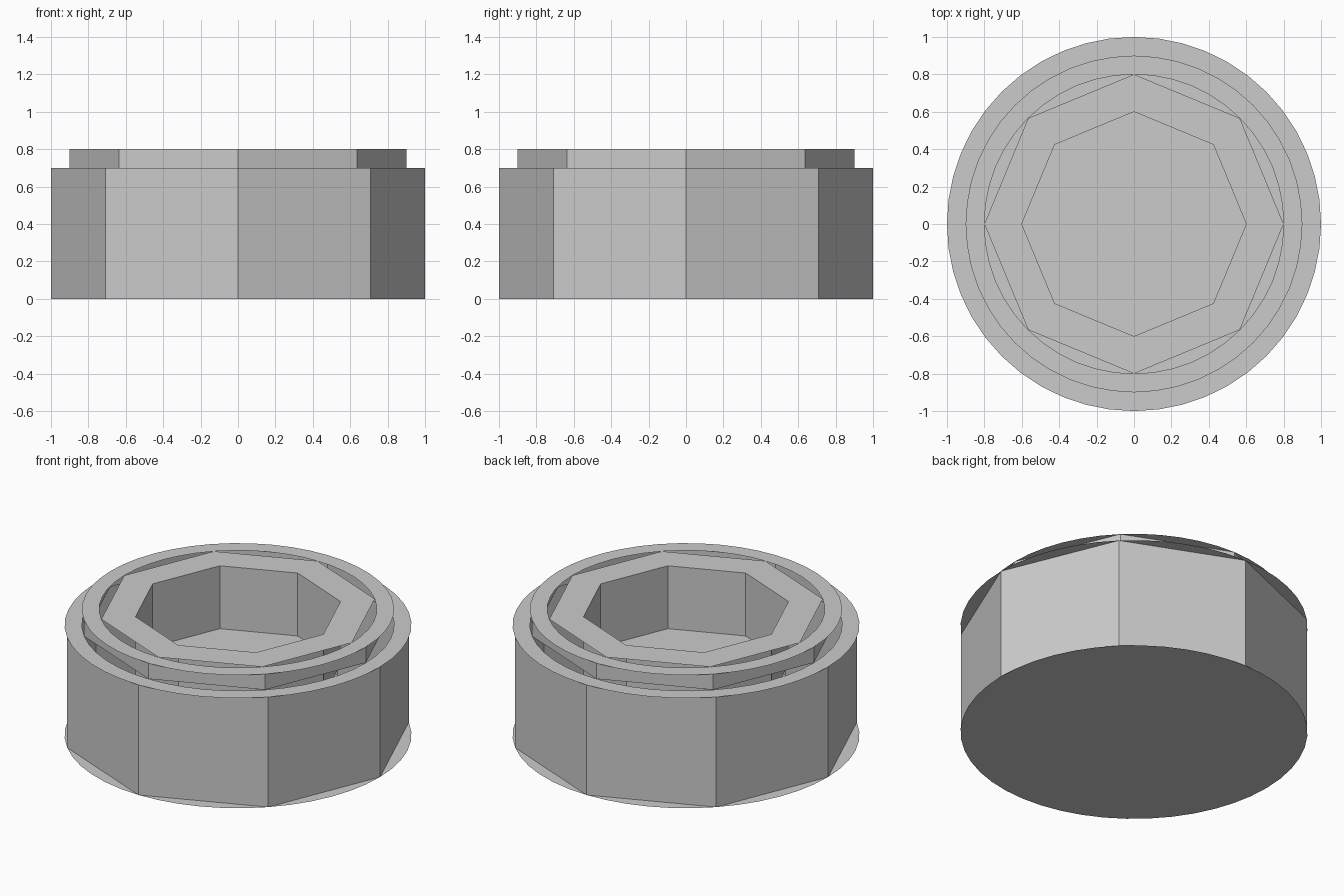
import bpy
import math

cube = bpy.data.objects.get("Cube")
if cube:
    bpy.data.objects.remove(cube, do_unlink=True)

# Single plain grey
grey = bpy.data.materials.new("plain grey")
grey.use_nodes = True
colour = (0.6, 0.6, 0.6, 1)
grey.diffuse_color = colour
grey.node_tree.nodes["Principled BSDF"].inputs["Base Color"].default_value = colour

FACETS = 8    # sides of the angular walls
ROUND = 48    # sides of the round rings and discs


def loop(radius, z, sides):
    step = math.tau / sides
    return [(radius * math.cos(i * step), radius * math.sin(i * step), z)
            for i in range(sides)]


def add_part(name, verts, faces):
    mesh = bpy.data.meshes.new(name)
    mesh.from_pydata(verts, [], faces)
    mesh.materials.append(grey)
    mesh.update()
    part = bpy.data.objects.new(name, mesh)
    bpy.context.collection.objects.link(part)


def band(name, start, end, sides):
    """Strip between two (radius, z) loops; serves for walls and flat rings."""
    verts = loop(*start, sides) + loop(*end, sides)
    faces = [(i, (i + 1) % sides, sides + (i + 1) % sides, sides + i)
             for i in range(sides)]
    add_part(name, verts, faces)


def disc(name, radius, z, sides, up=True):
    order = range(sides) if up else reversed(range(sides))
    add_part(name, loop(radius, z, sides), [tuple(order)])


# Round base plate and the faceted body wall
disc("base_disc", 1, 0, ROUND, up=False)
band("body_wall", (1, 0), (1, 0.7), FACETS)

# Round shoulder, faceted collar and round rim
band("shoulder_ring", (1, 0.7), (0.9, 0.7), ROUND)
band("collar_wall", (0.9, 0.7), (0.9, 0.8), FACETS)
band("rim_ring", (0.9, 0.8), (0.8, 0.8), ROUND)

# Faceted top ring with the recessed socket
band("top_ring", (0.8, 0.8), (0.6, 0.8), FACETS)
band("socket_wall", (0.6, 0.8), (0.6, 0.4), FACETS)
disc("socket_floor", 0.6, 0.4, FACETS)
